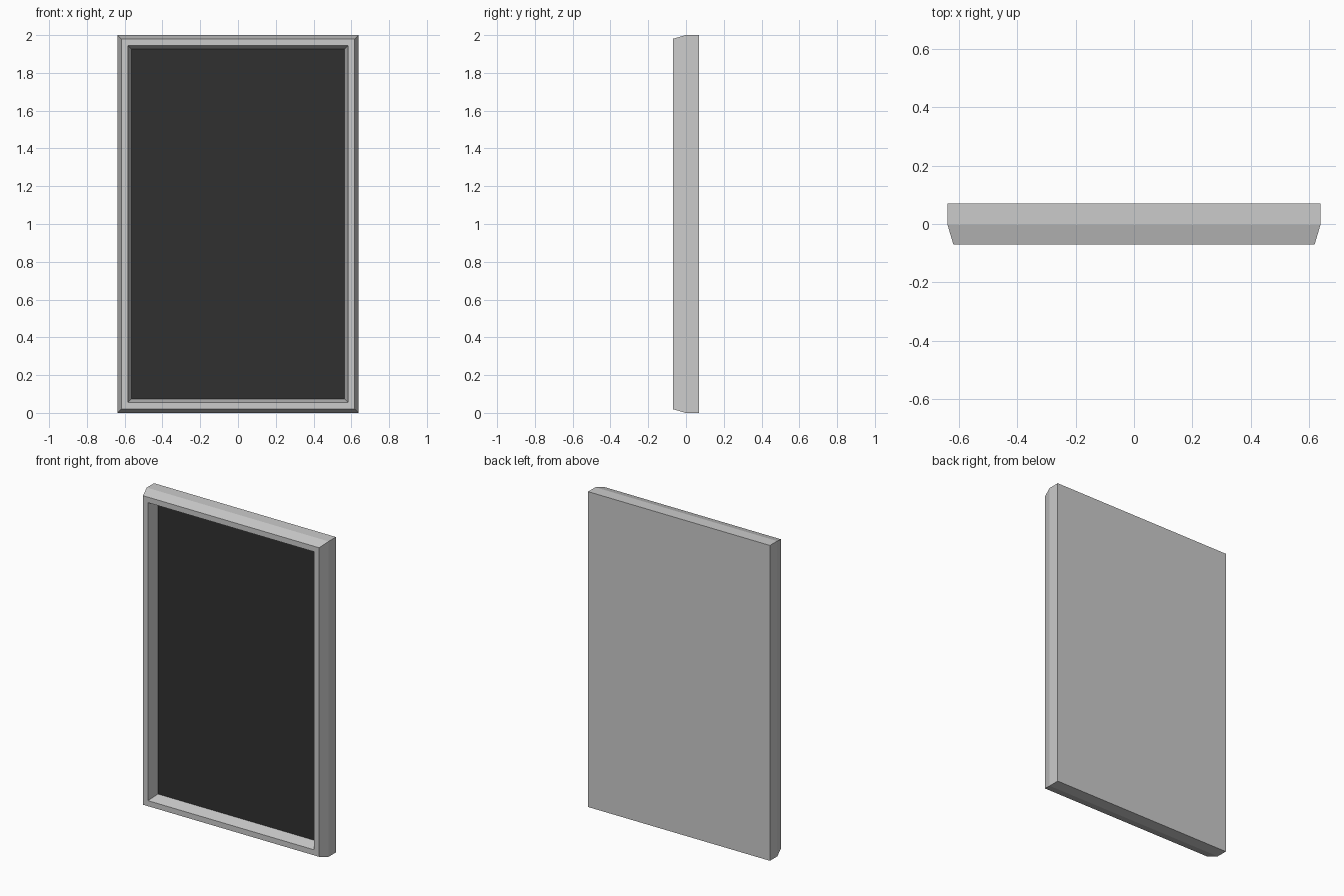
import bpy, bmesh

if "Cube" in bpy.data.objects:
    bpy.data.objects.remove(bpy.data.objects["Cube"])

W, H = 0.638, 1.0  # half width, half height


def rect_rings(name, rings, cap_first=False, cap_last=False):
    """Bridge nested rectangles given as (inset from outer edge, y)."""
    bm = bmesh.new()
    loops = []
    for inset, y in rings:
        w, h = W - inset, H - inset
        loops.append([bm.verts.new((sx * w, y, H + sz * h))
                      for sx, sz in ((-1, -1), (1, -1), (1, 1), (-1, 1))])
    for a, b in zip(loops, loops[1:]):
        for i in range(4):
            j = (i + 1) % 4
            bm.faces.new((a[i], a[j], b[j], b[i]))
    if cap_first:
        bm.faces.new(loops[0][::-1])
    if cap_last:
        bm.faces.new(loops[-1])
    mesh = bpy.data.meshes.new(name)
    bm.to_mesh(mesh)
    bm.free()
    obj = bpy.data.objects.new(name, mesh)
    bpy.context.collection.objects.link(obj)
    return obj


# Frame: back board, straight sides, outer chamfer, front rim, sloped recess
rect_rings("frame", [(0, 0.07), (0, -0.003), (0.02, -0.07),
                     (0.055, -0.07), (0.073, 0.005)], cap_first=True)

# Dark panel at the bottom of the recess
panel = rect_rings("panel", [(0.073, 0.005)], cap_last=True)
dark = bpy.data.materials.new("dark_panel")
dark.diffuse_color = (0.03, 0.03, 0.03, 1)
dark.use_nodes = True
dark.node_tree.nodes["Principled BSDF"].inputs["Base Color"].default_value = dark.diffuse_color
panel.data.materials.append(dark)
